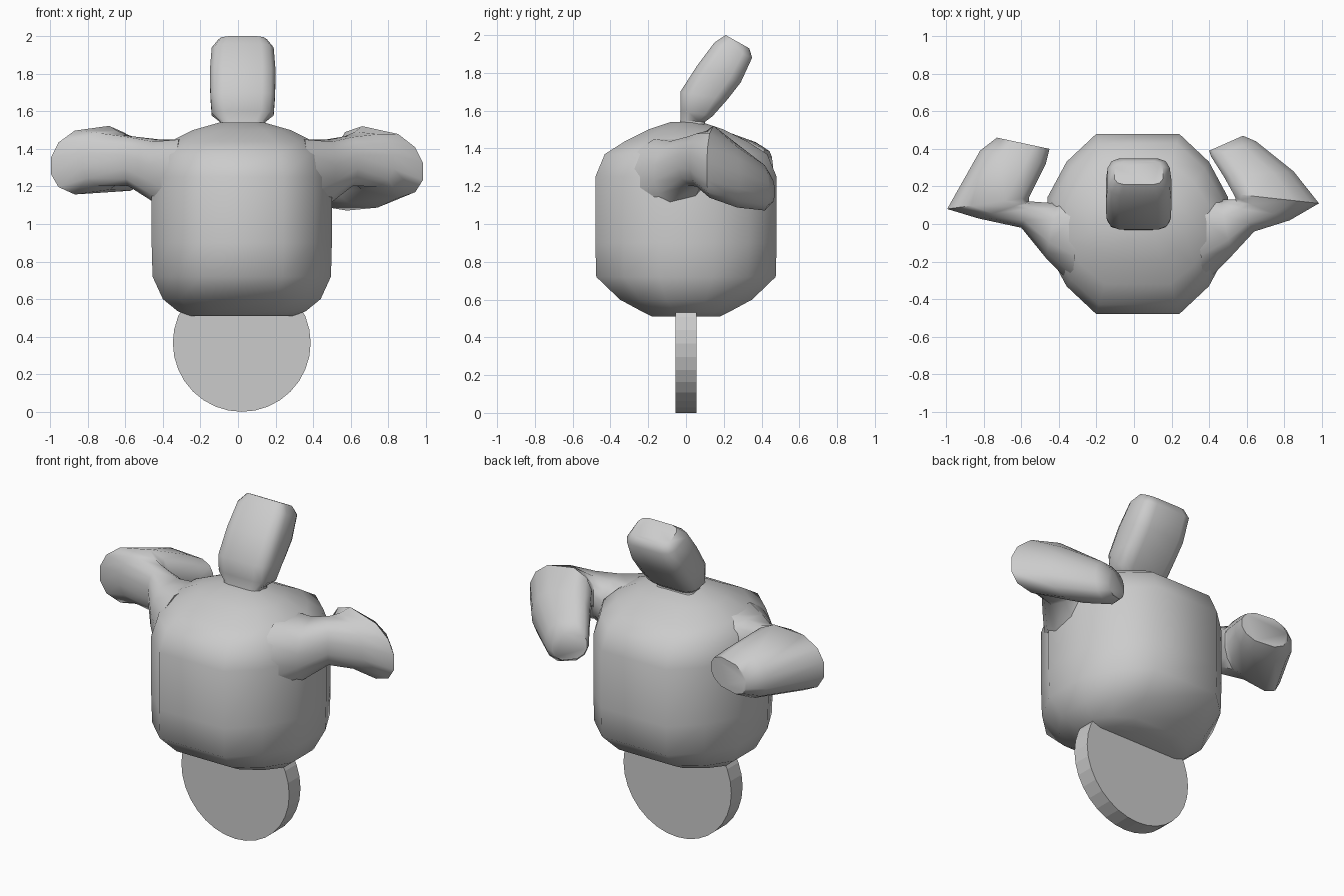
import bpy
import bmesh
import math
from mathutils import Vector

default_cube = bpy.data.objects.get("Cube")
if default_cube:
    bpy.data.objects.remove(default_cube, do_unlink=True)

# Single plain grey clay material
GREY = (0.6, 0.6, 0.6, 1)
clay = bpy.data.materials.new("plain grey")
clay.use_nodes = True
clay.diffuse_color = GREY
clay.node_tree.nodes["Principled BSDF"].inputs["Base Color"].default_value = GREY

MIDDLE = 0.02  # x of the body centre


def four_way(quarter):
    """Closed outline from the points of one quarter, mirrored both ways."""
    half = quarter + [(-u, v) for u, v in reversed(quarter)]
    return half + [(-u, -v) for u, v in half]


BODY_OUTLINE = four_way([(1, 0.3), (0.79, 0.69), (0.46, 1)])
HEAD_OUTLINE = four_way([(1, 0.6), (0.85, 0.87), (0.5, 1)])
ARM_OUTLINE = four_way([(1, 0.27), (0.82, 0.7), (0.42, 1)])


def finish(mesh_data, name, smooth_angle=None):
    bmesh.ops.recalc_face_normals(mesh_data, faces=mesh_data.faces)
    mesh = bpy.data.meshes.new(name)
    mesh_data.to_mesh(mesh)
    mesh_data.free()
    mesh.materials.append(clay)
    part = bpy.data.objects.new(name, mesh)
    bpy.context.collection.objects.link(part)
    if smooth_angle:
        bpy.ops.object.select_all(action="DESELECT")
        part.select_set(True)
        bpy.context.view_layer.objects.active = part
        bpy.ops.object.shade_smooth_by_angle(angle=math.radians(smooth_angle))
    return part


def loft(name, outline, sections):
    """Skin sections, each given by its two edge points and a half-depth vector."""
    mesh_data = bmesh.new()
    rings = []
    for first, second, depth in sections:
        first, second = Vector(first), Vector(second)
        centre = (first + second) / 2
        across = (second - first) / 2
        rings.append([mesh_data.verts.new(centre + across * u + Vector(depth) * v)
                      for u, v in outline])
    count = len(outline)
    for lower, upper in zip(rings, rings[1:]):
        for i in range(count):
            j = (i + 1) % count
            mesh_data.faces.new((lower[i], lower[j], upper[j], upper[i]))
    mesh_data.faces.new(rings[0])
    mesh_data.faces.new(rings[-1])
    return finish(mesh_data, name, smooth_angle=50)


# Body: height, half width, half depth
body_rings = [
    (0.51, 0.27, 0.18), (0.535, 0.34, 0.23), (0.6, 0.42, 0.35),
    (0.72, 0.475, 0.475), (0.9, 0.48, 0.48), (1.25, 0.48, 0.48),
    (1.37, 0.45, 0.43), (1.44, 0.38, 0.32), (1.5, 0.26, 0.2), (1.54, 0.12, 0.08),
]
loft("body", BODY_OUTLINE, [
    ((MIDDLE - wide, 0, z), (MIDDLE + wide, 0, z), (0, deep, 0))
    for z, wide, deep in body_rings])

# Head: front edge (y, z), back edge (y, z), half width
head_rings = [
    ((-0.04, 1.5), (0.11, 1.5), 0.13),
    ((-0.03, 1.55), (0.1, 1.54), 0.12),
    ((-0.03, 1.6), (0.14, 1.57), 0.165),
    ((-0.03, 1.7), (0.22, 1.66), 0.172),
    ((0.06, 1.84), (0.29, 1.75), 0.175),
    ((0.15, 1.96), (0.35, 1.88), 0.165),
    ((0.21, 2.0), (0.335, 1.93), 0.13),
]
loft("head", HEAD_OUTLINE, [
    ((MIDDLE + 0.005, *front), (MIDDLE + 0.005, *back), (wide, 0, 0))
    for front, back, wide in head_rings])


# Arms: outer edge, inner edge, half height, from shoulder round the elbow to the end
def arm(name, sections):
    loft(name, ARM_OUTLINE, [
        (outer, inner, (0, 0, high)) for outer, inner, high in sections])


arm("left_arm", [
    ((0.37, -0.32, 1.22), (0.32, 0.2, 1.22), 0.23),
    ((0.52, -0.17, 1.27), (0.46, 0.13, 1.3), 0.16),
    ((0.64, -0.04, 1.33), (0.54, 0.13, 1.34), 0.13),
    ((0.83, 0.02, 1.33), (0.54, 0.14, 1.36), 0.14),
    ((0.985, 0.11, 1.28), (0.53, 0.16, 1.38), 0.17),
    ((0.85, 0.28, 1.23), (0.48, 0.25, 1.29), 0.16),
    ((0.65, 0.44, 1.18), (0.41, 0.36, 1.22), 0.12),
    ((0.58, 0.47, 1.17), (0.4, 0.39, 1.21), 0.08),
])
arm("right_arm", [
    ((-0.33, -0.32, 1.22), (-0.28, 0.2, 1.22), 0.23),
    ((-0.47, -0.18, 1.27), (-0.41, 0.11, 1.3), 0.16),
    ((-0.6, -0.02, 1.33), (-0.55, 0.12, 1.34), 0.13),
    ((-0.83, 0.03, 1.34), (-0.56, 0.12, 1.36), 0.14),
    ((-0.995, 0.08, 1.31), (-0.56, 0.14, 1.37), 0.17),
    ((-0.82, 0.39, 1.3), (-0.47, 0.32, 1.31), 0.13),
    ((-0.73, 0.46, 1.29), (-0.45, 0.4, 1.31), 0.09),
])

# Wheel under the body, flat shaded
wheel_mesh = bmesh.new()
bmesh.ops.create_cone(wheel_mesh, cap_ends=True, segments=32,
                      radius1=0.367, radius2=0.367, depth=0.11)
wheel = finish(wheel_mesh, "wheel")
wheel.rotation_euler.x = math.pi / 2
wheel.location = (MIDDLE, 0, 0.367)
